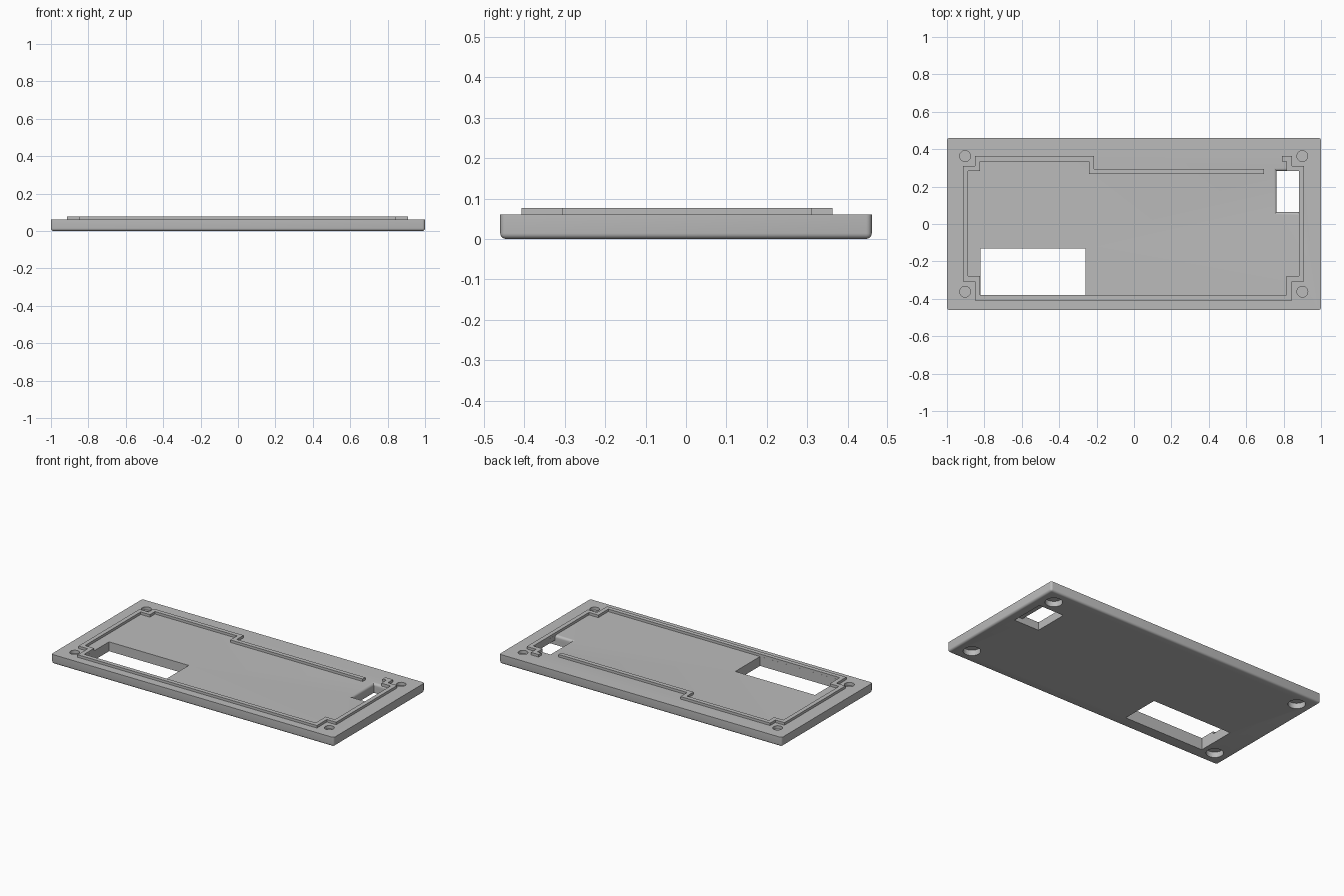
import bpy, bmesh, math
from mathutils import Vector

if "Cube" in bpy.data.objects:
    bpy.data.objects.remove(bpy.data.objects["Cube"])

TOP = 0.06

grey = bpy.data.materials.new("plain grey")
grey.use_nodes = True
grey.diffuse_color = (0.5, 0.5, 0.5, 1)
grey.node_tree.nodes["Principled BSDF"].inputs["Base Color"].default_value = (0.5, 0.5, 0.5, 1)


def make_object(name, bm):
    bmesh.ops.recalc_face_normals(bm, faces=bm.faces)
    mesh = bpy.data.meshes.new(name)
    bm.to_mesh(mesh)
    bm.free()
    mesh.materials.append(grey)
    obj = bpy.data.objects.new(name, mesh)
    bpy.context.collection.objects.link(obj)
    return obj


def loft(name, rings):
    """Closed solid through a stack of matching point rings."""
    bm = bmesh.new()
    loops = [[bm.verts.new(p) for p in ring] for ring in rings]
    for low, high in zip(loops, loops[1:]):
        for i in range(len(low)):
            j = (i + 1) % len(low)
            bm.faces.new((low[i], low[j], high[j], high[i]))
    bm.faces.new(loops[0])
    bm.faces.new(loops[-1])
    return make_object(name, bm)


def rect(x0, x1, y0, y1, z):
    return [(x0, y0, z), (x1, y0, z), (x1, y1, z), (x0, y1, z)]


def box(name, x0, x1, y0, y1, z0, z1):
    return loft(name, [rect(x0, x1, y0, y1, z) for z in (z0, z1)])


def cylinder(name, x, y, r, z0, z1, sides=32):
    angles = [math.tau * i / sides for i in range(sides)]
    return loft(name, [[(x + r * math.cos(a), y + r * math.sin(a), z) for a in angles]
                       for z in (z0, z1)])


# Base plate with rounded corners and a rounded bottom edge
bm = bmesh.new()
bmesh.ops.create_cube(bm, size=1)
for v in bm.verts:
    v.co = (v.co.x * 2, v.co.y * 0.92, (v.co.z + 0.5) * TOP)
soft = [e for e in bm.edges if min(v.co.z for v in e.verts) < 0.01]
bmesh.ops.bevel(bm, geom=soft, offset=0.014, segments=4, profile=0.5, affect='EDGES')
plate = make_object("base_plate", bm)

# Display window
cutters = [box("display_cutter", -0.822, -0.258, -0.38, -0.13, -0.1, 0.1)]

# Connector opening with a rounded upper lip
X0, X1, Y0, Y1, R = 0.763, 0.882, 0.064, 0.283, 0.016
rings = [rect(X0, X1, Y0, Y1, -0.1)]
for i in range(7):
    a = math.radians(15 * i)
    d = R * (1 - math.cos(a))
    rings.append(rect(X0 - d, X1, Y0 - d, Y1 + d, TOP - R + R * math.sin(a)))
rings.append(rect(X0 - R, X1, Y0 - R, Y1 + R, 0.1))
cutters.append(loft("connector_cutter", rings))
# Recess under the edge of the connector opening
cutters.append(box("recess_cutter", X0 + 0.02, 0.94, Y0, Y1, -0.1, 0.03))

# Screw holes with wide counterbores and a thin web between
for x in (-0.903, 0.9):
    for y in (-0.362, 0.363):
        cutters.append(cylinder("screw_cutter", x, y, 0.029, 0.04, 0.1))
        cutters.append(cylinder("bore_cutter", x, y, 0.05, -0.1, 0.035))

for cutter in cutters:
    mod = plate.modifiers.new("cut", 'BOOLEAN')
    mod.operation = 'DIFFERENCE'
    mod.solver = 'EXACT'
    mod.object = cutter
cut_mesh = bpy.data.meshes.new_from_object(
    plate.evaluated_get(bpy.context.evaluated_depsgraph_get()))
plate.modifiers.clear()
plate.data = cut_mesh
for cutter in cutters:
    bpy.data.objects.remove(cutter)

# Raised locating rim following a stepped centre line
path = [Vector(p) for p in (
    (0.696, 0.281), (-0.228, 0.281), (-0.228, 0.349), (-0.836, 0.349),
    (-0.836, 0.297), (-0.901, 0.297), (-0.901, -0.293), (-0.836, -0.293),
    (-0.836, -0.394), (0.83, -0.394), (0.83, -0.293), (0.896, -0.293),
    (0.896, 0.297), (0.83, 0.297), (0.83, 0.349), (0.79, 0.349))]
normals = [(b - a).orthogonal().normalized() for a, b in zip(path, path[1:])]


def offset(h):
    points = []
    for i, p in enumerate(path):
        n = normals[max(i - 1, 0)].copy()
        if 0 < i < len(path) - 1:
            n += normals[i]
        points.append(p + n * h)
    return points


outline = offset(0.0137) + offset(-0.0137)[::-1]
rim = loft("locating_rim", [[(p.x, p.y, z) for p in outline] for z in (TOP - 0.003, 0.076)])

# Smooth only the rounded surfaces
for obj in (plate, rim):
    bpy.ops.object.select_all(action='DESELECT')
    obj.select_set(True)
    bpy.context.view_layer.objects.active = obj
    bpy.ops.object.shade_smooth_by_angle(angle=math.radians(30))
